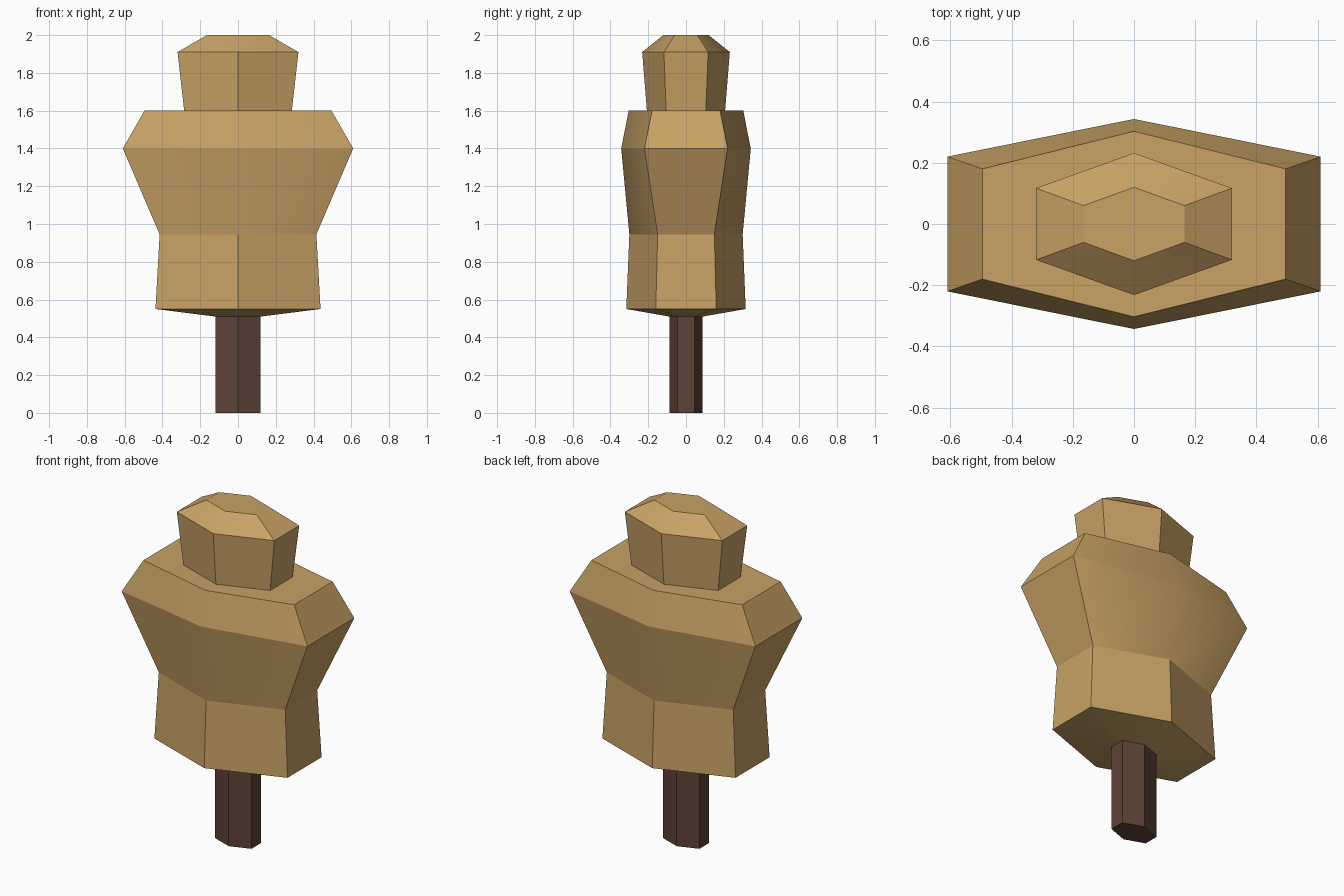
import bpy, bmesh, math

if "Cube" in bpy.data.objects:
    bpy.data.objects.remove(bpy.data.objects["Cube"])


def material(name, rgb):
    m = bpy.data.materials.new(name)
    m.diffuse_color = (*rgb, 1)
    m.use_nodes = True
    m.node_tree.nodes["Principled BSDF"].inputs["Base Color"].default_value = m.diffuse_color
    return m


def loft(name, sections, mat, cap_bottom=True, cap_top=True):
    """Stack six-sided sections (z, half width, side half depth, centre half depth)."""
    bm = bmesh.new()
    rings = []
    for z, a, c, b in sections:
        pts = [(0, -b), (a, -c), (a, c), (0, b), (-a, c), (-a, -c)]
        rings.append([bm.verts.new((x, y, z)) for x, y in pts])
    for low, high in zip(rings, rings[1:]):
        for i in range(6):
            j = (i + 1) % 6
            bm.faces.new((low[i], low[j], high[j], high[i]))
    if cap_bottom:
        bm.faces.new(rings[0][::-1])
    if cap_top:
        bm.faces.new(rings[-1])
    bm.normal_update()
    # Rings stay crisp; only shallow upright edges are softened
    for f in bm.faces:
        f.smooth = True
    for e in bm.edges:
        level = abs(e.verts[0].co.z - e.verts[1].co.z) < 1e-5
        e.smooth = not level and e.calc_face_angle(0) < math.radians(32)
    mesh = bpy.data.meshes.new(name)
    bm.to_mesh(mesh)
    bm.free()
    mesh.materials.append(mat)
    ob = bpy.data.objects.new(name, mesh)
    bpy.context.collection.objects.link(ob)
    return ob


straw = material("straw", (0.578, 0.36, 0.13))
wood = material("dark_wood", (0.109, 0.054, 0.038))

# Pole
loft("pole", [(0, 0.12, 0.045, 0.088), (0.51, 0.12, 0.045, 0.088)],
     wood, cap_top=False)

# Torso: sloped underside, skirt, flared chest, shoulders
loft("torso", [(0.51, 0.12, 0.045, 0.088),
               (0.55, 0.437, 0.16, 0.316),
               (0.945, 0.415, 0.15, 0.30),
               (1.40, 0.61, 0.22, 0.343),
               (1.60, 0.495, 0.18, 0.303)], straw)

# Head with bevelled crown
loft("head", [(1.60, 0.285, 0.105, 0.207),
              (1.91, 0.32, 0.117, 0.232),
              (2.0, 0.165, 0.06, 0.12)], straw, cap_bottom=False)
